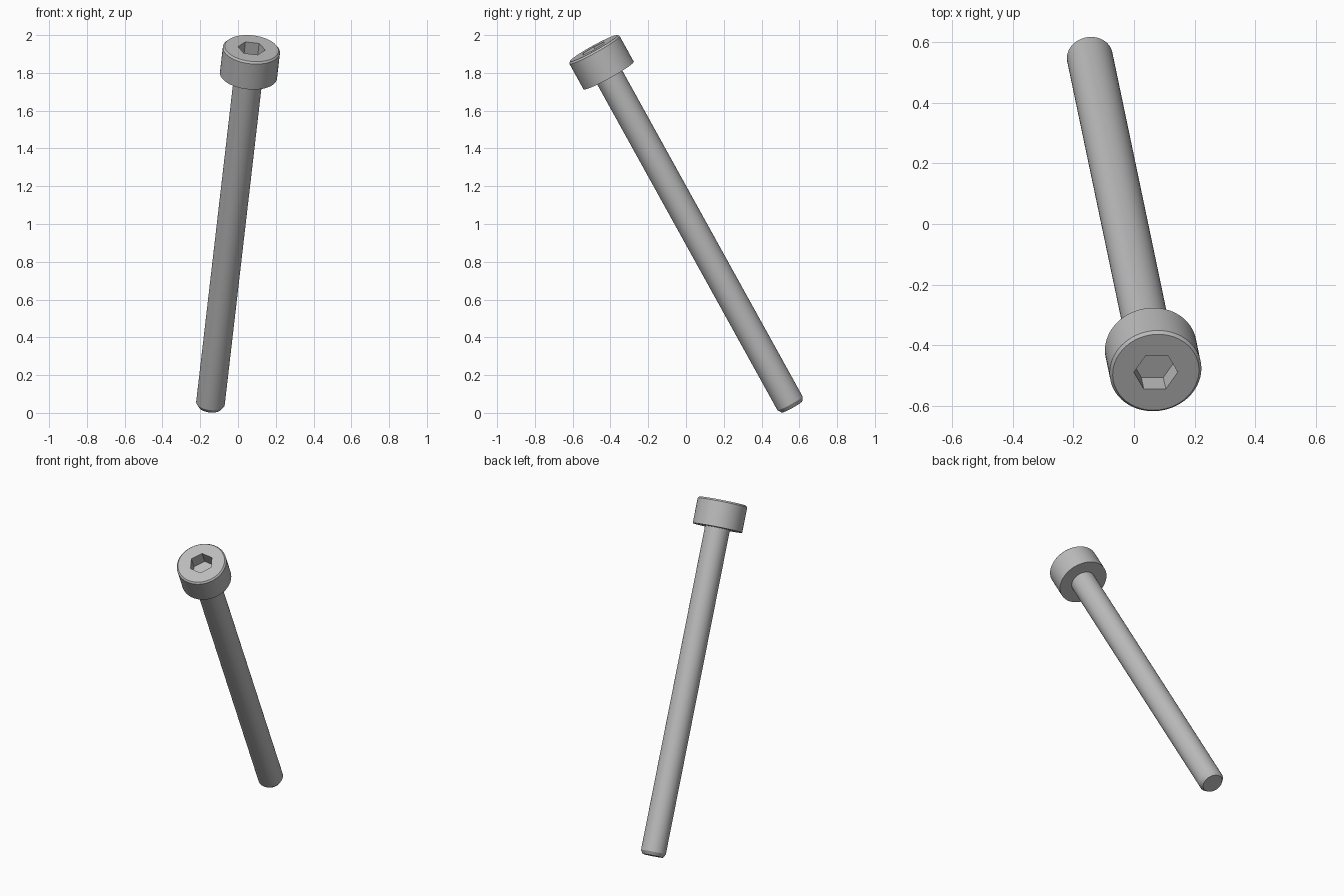
import bpy, bmesh, math
from mathutils import Matrix, Vector

cube = bpy.data.objects.get("Cube")
if cube:
    bpy.data.objects.remove(cube, do_unlink=True)

# Placement: screw axis from tip to head, local origin at the tip
TIP, TOP = Vector((-0.148, 0.561, 0.032)), Vector((0.072, -0.489, 1.930))
axis = (TOP - TIP).normalized()
LENGTH = (TOP - TIP).length
side = Vector((axis.z, 0, -axis.x)).normalized()
FRAME = Matrix((side, axis.cross(side), axis)).transposed().to_4x4()
FRAME.translation = TIP

SHAFT_R, HEAD_R, HEAD_H = 0.076, 0.152, 0.165
HEX_R, HEX_DEPTH = 0.073, 0.08
SEGMENTS = 64

steel = bpy.data.materials.new("grey steel")
steel.use_nodes = True
grey = (0.5, 0.5, 0.5, 1)
steel.diffuse_color = grey
steel.node_tree.nodes["Principled BSDF"].inputs["Base Color"].default_value = grey


def ring(bm, radius, z, sides):
    turn = math.tau / sides
    return [bm.verts.new((radius * math.cos(i * turn), radius * math.sin(i * turn), z))
            for i in range(sides)]


def skin(bm, profile, sides):
    """Join rings of (radius, z) with quads; return the first and last ring."""
    rings = [ring(bm, r, z, sides) for r, z in profile]
    for a, b in zip(rings, rings[1:]):
        for i in range(sides):
            j = (i + 1) % sides
            bm.faces.new((a[i], a[j], b[j], b[i]))
    return rings[0], rings[-1]


def loop_edges(bm, verts):
    return [bm.edges.get((v, verts[i - 1])) for i, v in enumerate(verts)]


def finish(bm, name):
    mesh = bpy.data.meshes.new(name)
    bm.to_mesh(mesh)
    bm.free()
    mesh.materials.append(steel)
    obj = bpy.data.objects.new(name, mesh)
    bpy.context.collection.objects.link(obj)
    obj.matrix_world = FRAME
    bpy.ops.object.select_all(action="DESELECT")
    obj.select_set(True)
    bpy.context.view_layer.objects.active = obj
    bpy.ops.object.shade_smooth_by_angle(angle=math.radians(25))


# Shaft with a chamfered tip
seat = LENGTH - HEAD_H
bm = bmesh.new()
tip, _ = skin(bm, [(SHAFT_R - 0.014, 0), (SHAFT_R, 0.022), (SHAFT_R, seat)], SEGMENTS)
bm.faces.new(tip[::-1])
finish(bm, "shaft")

# Cylindrical head with a chamfered rim
bm = bmesh.new()
_, rim = skin(bm, [(SHAFT_R, seat), (HEAD_R, seat), (HEAD_R, LENGTH - 0.01),
                   (HEAD_R - 0.009, LENGTH)], SEGMENTS)
# Hexagonal socket sunk into the head
mouth, floor = skin(bm, [(HEX_R, LENGTH), (HEX_R, LENGTH - HEX_DEPTH)], 6)
bm.faces.new(floor)
# Flat top between the rim and the socket
bmesh.ops.triangle_fill(bm, use_beauty=True, normal=(0, 0, 1),
                        edges=loop_edges(bm, rim) + loop_edges(bm, mouth))
bmesh.ops.recalc_face_normals(bm, faces=bm.faces)
finish(bm, "head")
